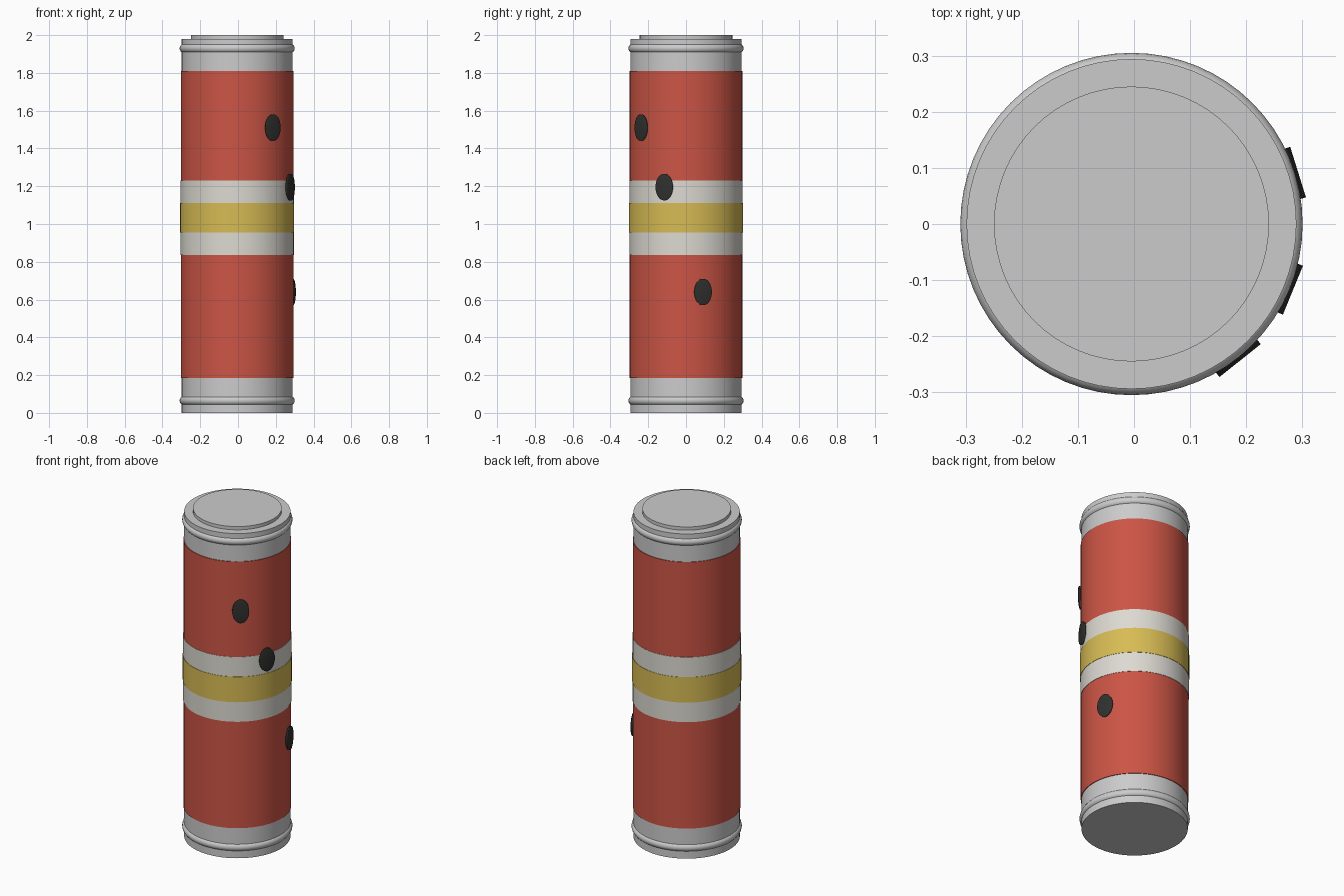
import bpy
from math import radians, cos, sin, pi

default = bpy.data.objects.get("Cube")
if default:
    bpy.data.objects.remove(default, do_unlink=True)

AXIS_X = -0.0045


def material(name, rgb):
    mat = bpy.data.materials.new(name)
    mat.use_nodes = True
    mat.diffuse_color = (*rgb, 1)
    mat.node_tree.nodes["Principled BSDF"].inputs["Base Color"].default_value = (*rgb, 1)
    return mat


red = material("red_wrap", (0.60, 0.09, 0.06))
cream = material("cream_band", (0.72, 0.70, 0.64))
yellow = material("yellow_band", (0.68, 0.50, 0.09))
black = material("dark_spot", (0.03, 0.03, 0.028))


def finish(name, mat):
    obj = bpy.context.object
    obj.name = name
    if mat:
        obj.data.materials.append(mat)
    return obj


def drum(name, radius, low, high, mat=None):
    bpy.ops.mesh.primitive_cylinder_add(
        vertices=64, radius=radius, depth=high - low,
        location=(AXIS_X, 0, (low + high) / 2))
    bpy.ops.object.shade_smooth_by_angle(angle=radians(30))
    return finish(name, mat)


def bead(name, z):
    bpy.ops.mesh.primitive_torus_add(
        major_segments=64, minor_segments=16, major_radius=0.28,
        minor_radius=0.025, location=(AXIS_X, 0, z))
    bpy.ops.object.shade_smooth()
    return finish(name, None)


# Metal canister with raised lid and rolled end beads
drum("canister", 0.294, 0, 1.98)
drum("lid_disc", 0.245, 1.97, 2.0)
bead("lower_bead", 0.065)
bead("upper_bead", 1.93)

# Paint wrap and stacked bands
drum("red_wrap", 0.298, 0.185, 1.81, red)
drum("cream_band", 0.3, 0.835, 1.23, cream)
drum("yellow_band", 0.302, 0.955, 1.11, yellow)


# Thin oval spots lying against the side
def spot(name, degrees, z):
    a = radians(degrees)
    reach = 0.301
    bpy.ops.mesh.primitive_cylinder_add(
        vertices=32, radius=1, depth=2, end_fill_type='TRIFAN',
        location=(AXIS_X + reach * cos(a), reach * sin(a), z),
        rotation=(0, pi / 2, a))
    obj = finish(name, black)
    obj.scale = (0.07, 0.047, 0.01)
    bpy.ops.object.shade_smooth()


for name, degrees, z in (("upper_spot", -51.5, 1.51),
                         ("middle_spot", -22.3, 1.195),
                         ("lower_spot", 17.3, 0.64)):
    spot(name, degrees, z)
